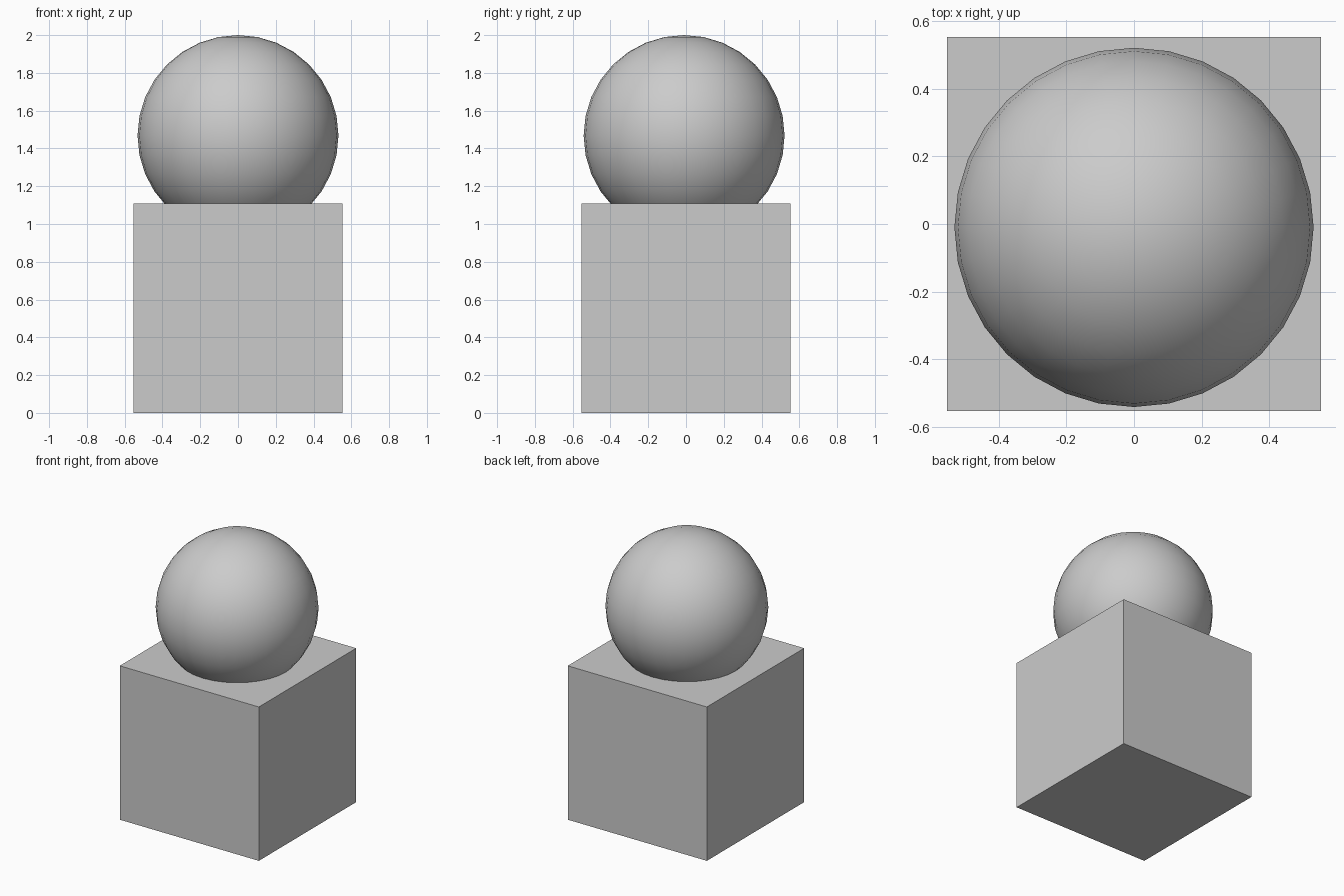
import bpy

if "Cube" in bpy.data.objects:
    bpy.data.objects.remove(bpy.data.objects["Cube"])

SIDE = 1.108      # cube edge length
RADIUS = 0.532    # ball radius

# Cube base standing on the ground
bpy.ops.mesh.primitive_cube_add(size=SIDE, location=(0, 0, SIDE / 2))
bpy.context.object.name = "cube_base"

# Smooth ball sunk into the top of the base
bpy.ops.mesh.primitive_uv_sphere_add(segments=32, ring_count=16, radius=RADIUS,
                                     location=(0, -0.01, 2 - RADIUS))
bpy.context.object.name = "ball"
bpy.ops.object.shade_smooth()
